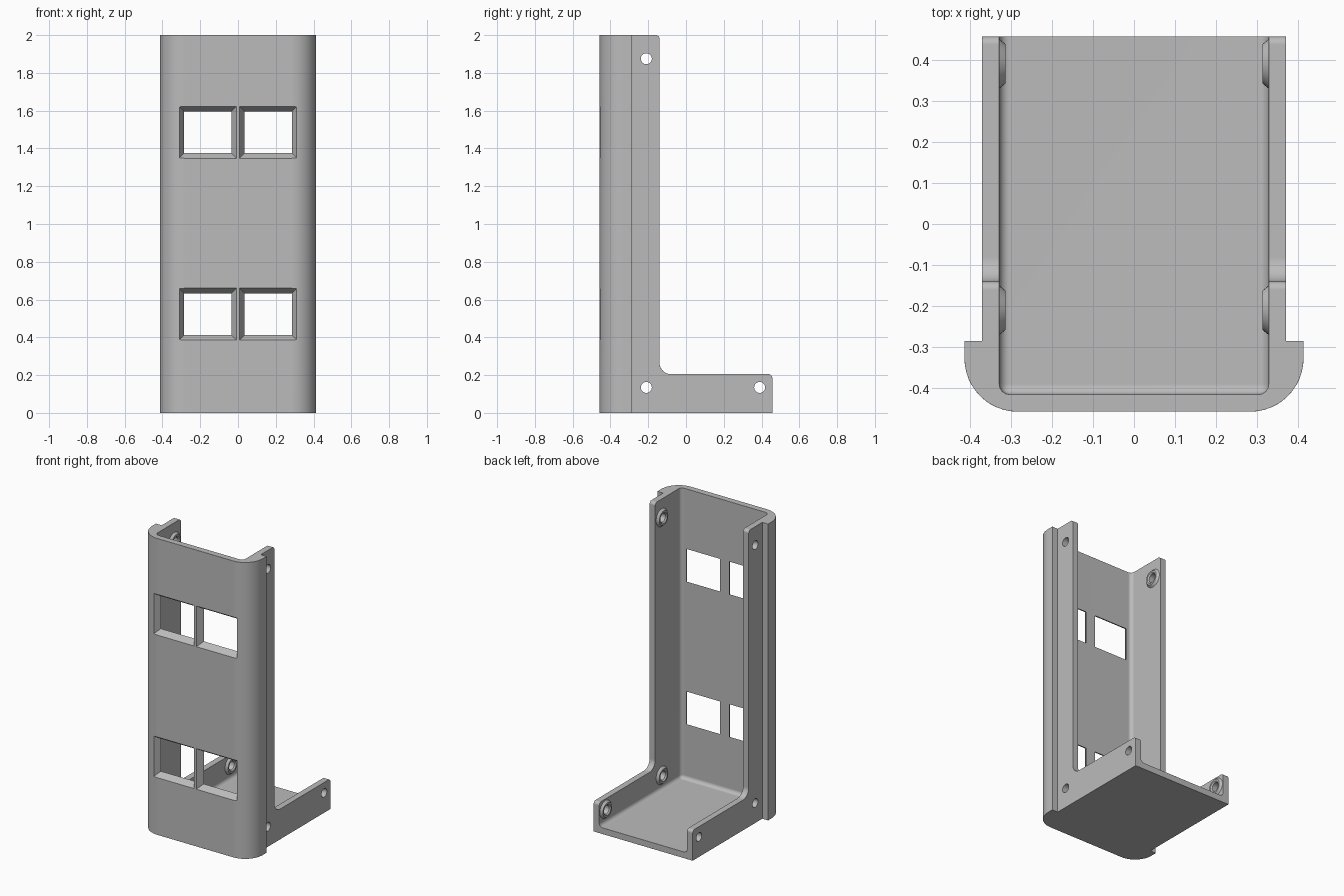
import bpy, bmesh
from math import sin, cos, radians
from mathutils import Matrix, Vector

if "Cube" in bpy.data.objects:
    bpy.data.objects.remove(bpy.data.objects["Cube"])

grey = bpy.data.materials.new("plain grey")
grey.use_nodes = True
colour = (0.5, 0.5, 0.5, 1)
grey.diffuse_color = colour
grey.node_tree.nodes["Principled BSDF"].inputs["Base Color"].default_value = colour


def finish(name, bm):
    bmesh.ops.recalc_face_normals(bm, faces=bm.faces[:])
    mesh = bpy.data.meshes.new(name)
    bm.to_mesh(mesh)
    bm.free()
    mesh.materials.append(grey)
    obj = bpy.data.objects.new(name, mesh)
    bpy.context.collection.objects.link(obj)
    return obj


def arc(cx, cy, r, start, end, n):
    angles = [radians(start + (end - start) * i / n) for i in range(n + 1)]
    return [(cx + r * cos(a), cy + r * sin(a)) for a in angles]


def prism(name, points, place, direction):
    bm = bmesh.new()
    face = bm.faces.new([bm.verts.new(place(*p)) for p in points])
    new = bmesh.ops.extrude_face_region(bm, geom=[face])["geom"]
    verts = [v for v in new if isinstance(v, bmesh.types.BMVert)]
    bmesh.ops.translate(bm, verts=verts, vec=direction)
    return finish(name, bm)


def box(name, low, high, radius=0):
    low, high = Vector(low), Vector(high)
    bm = bmesh.new()
    bmesh.ops.create_cube(bm, size=1)
    bmesh.ops.scale(bm, vec=high - low, verts=bm.verts[:])
    bmesh.ops.translate(bm, vec=(low + high) / 2, verts=bm.verts[:])
    if radius:
        bmesh.ops.bevel(bm, geom=bm.edges[:], offset=radius, segments=4,
                        profile=0.5, affect='EDGES')
    return finish(name, bm)


def cone_x(name, side, y, z, x1, x2, r1, r2):
    """Cone along x, radius r1 at x1 and r2 at x2, on the given side."""
    bm = bmesh.new()
    bmesh.ops.create_cone(bm, cap_ends=True, segments=32, radius1=r1,
                          radius2=r2, depth=abs(x2 - x1))
    turn = Matrix.Rotation(radians(90 * side * (1 if x2 > x1 else -1)), 4, 'Y')
    move = Matrix.Translation((side * (x1 + x2) / 2, y, z))
    bmesh.ops.transform(bm, matrix=move @ turn, verts=bm.verts[:])
    return finish(name, bm)


def apply(obj, mod):
    bpy.context.view_layer.objects.active = obj
    bpy.ops.object.modifier_apply(modifier=mod.name)


def combine(obj, other, operation):
    mod = obj.modifiers.new("combine", 'BOOLEAN')
    mod.operation, mod.solver, mod.object = operation, 'EXACT', other
    apply(obj, mod)
    bpy.data.objects.remove(other)


# Rounded front shell
front = (arc(-0.283, -0.327, 0.13, 180, 270, 12)
         + arc(0.283, -0.327, 0.13, 270, 360, 12)
         + [(0.413, -0.285), (-0.413, -0.285)])
body = prism("bracket_body", front, lambda x, y: (x, y, 0), (0, 0, 2))

# L-shaped sides and floor, then hollow out the inside
ell = ([(-0.4, 0), (0.457, 0)]
       + arc(0.437, 0.185, 0.02, 0, 90, 4)
       + arc(-0.08, 0.265, 0.06, 270, 180, 8)
       + arc(-0.16, 1.98, 0.02, 0, 90, 4) + [(-0.4, 2)])
combine(body, prism("sides", ell, lambda y, z: (-0.37, y, z), (0.74, 0, 0)), 'UNION')
combine(body, box("cavity", (-0.328, -0.415, 0.042), (0.328, 1, 3), 0.025), 'DIFFERENCE')

# Soften the outer edges
soft = body.modifiers.new("soft edges", 'BEVEL')
soft.width, soft.segments = 0.007, 3
soft.limit_method, soft.angle_limit = 'ANGLE', radians(40)
apply(body, soft)

# Tapered window openings
for x in (-0.16, 0.16):
    for z in (0.523, 1.485):
        bm = bmesh.new()
        bmesh.ops.create_cube(bm, size=2)
        for v in bm.verts:
            t = -0.1 if v.co.y < 0 else 1.2
            v.co = (x + v.co.x * (0.151 - 0.026 * t),
                    -0.457 + 0.042 * t,
                    z + v.co.z * (0.137 - 0.027 * t))
        combine(body, finish("window_cutter", bm), 'DIFFERENCE')

# Screw bosses with countersunk holes
for side in (-1, 1):
    for y, z in ((-0.21, 1.875), (-0.21, 0.135), (0.39, 0.135)):
        combine(body, cone_x("boss", side, y, z, 0.335, 0.313, 0.066, 0.048), 'UNION')
        combine(body, cone_x("hole", side, y, z, 0.25, 0.45, 0.029, 0.029), 'DIFFERENCE')
        combine(body, cone_x("sink", side, y, z, 0.31, 0.322, 0.04, 0.028), 'DIFFERENCE')

# Smooth shading with crisp edges
bpy.ops.object.select_all(action='DESELECT')
body.select_set(True)
bpy.context.view_layer.objects.active = body
bpy.ops.object.shade_smooth_by_angle(angle=radians(35))
weighted = body.modifiers.new("weighted normals", 'WEIGHTED_NORMAL')
weighted.keep_sharp = True
